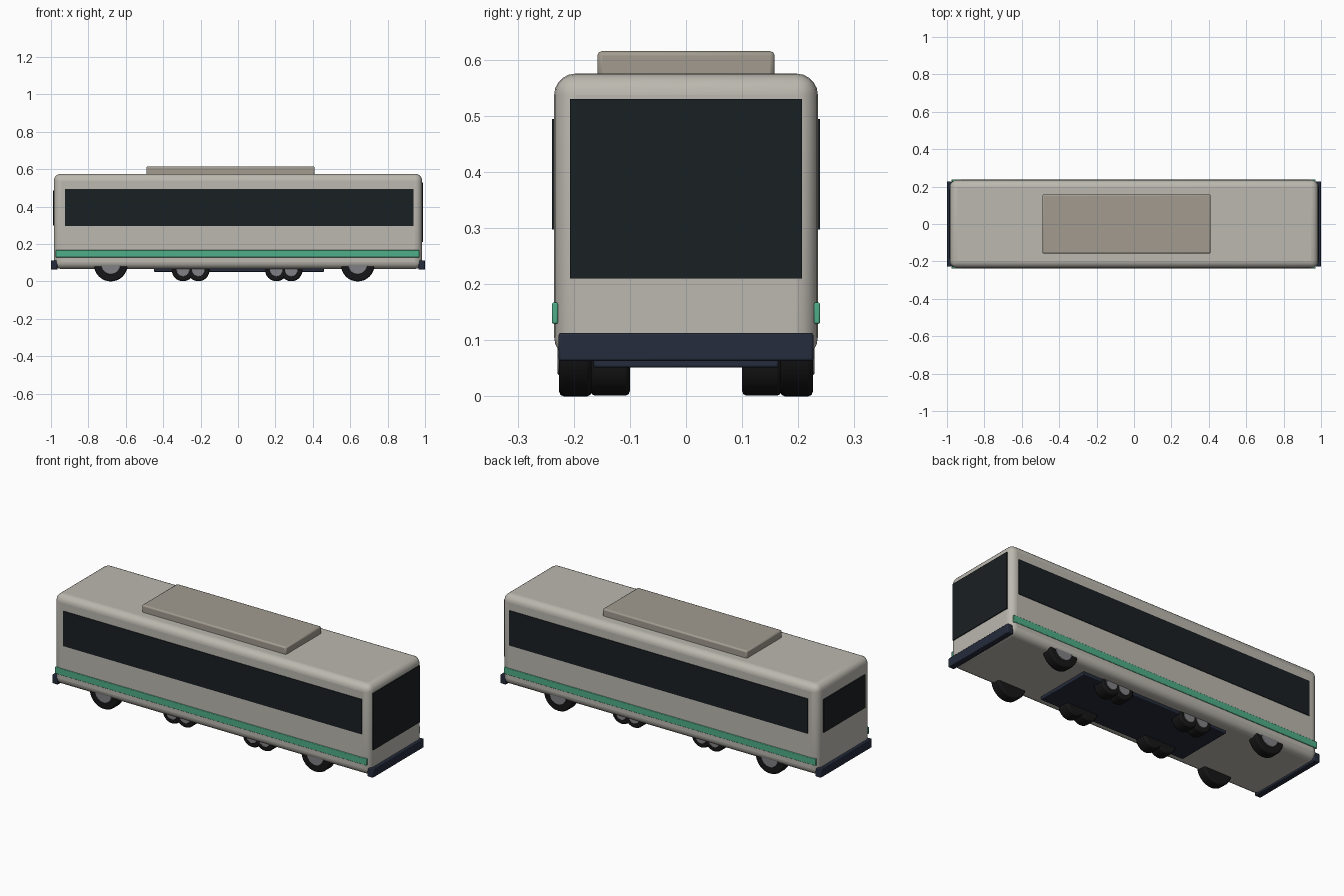
import bpy, math

if "Cube" in bpy.data.objects:
    bpy.data.objects.remove(bpy.data.objects["Cube"])


def mat(name, rgb):
    m = bpy.data.materials.new(name)
    m.diffuse_color = (*rgb, 1)
    m.use_nodes = True
    m.node_tree.nodes["Principled BSDF"].inputs["Base Color"].default_value = m.diffuse_color
    return m


PAINT = mat("warm_grey_paint", (0.50, 0.48, 0.43))
ROOF = mat("roof_grey", (0.36, 0.33, 0.28))
GLASS = mat("dark_glass", (0.010, 0.014, 0.017))
GREEN = mat("green_trim", (0.08, 0.42, 0.25))
NAVY = mat("navy_trim", (0.018, 0.025, 0.045))
RUBBER = mat("rubber", (0.008, 0.008, 0.009))
HUB = mat("hub_metal", (0.22, 0.22, 0.24))


def bevel(ob, width, segments):
    if width:
        b = ob.modifiers.new("bevel", "BEVEL")
        b.width, b.segments, b.limit_method = width, segments, "ANGLE"
    bpy.ops.object.shade_smooth_by_angle(angle=math.radians(35))


def box(name, x, y, z, material, width=0.0, segments=2):
    """Box from (min, max) ranges on each axis."""
    centre = [(r[0] + r[1]) / 2 for r in (x, y, z)]
    bpy.ops.mesh.primitive_cube_add(size=1, location=centre)
    ob = bpy.context.object
    ob.name = name
    ob.scale = [r[1] - r[0] for r in (x, y, z)]
    bpy.ops.object.transform_apply(location=False, rotation=False, scale=True)
    ob.data.materials.append(material)
    bevel(ob, width, segments)
    return ob


def disc(name, x, y0, y1, z, r, material, width):
    """Cylinder lying along y."""
    bpy.ops.mesh.primitive_cylinder_add(
        vertices=32, radius=r, depth=abs(y1 - y0),
        location=(x, (y0 + y1) / 2, z), rotation=(math.pi / 2, 0, 0))
    ob = bpy.context.object
    ob.name = name
    ob.data.materials.append(material)
    bevel(ob, width, 2)


# Body shell and roof unit
box("body", (-0.985, 0.985), (-0.235, 0.235), (0.067, 0.575), PAINT, 0.038, 5)
box("roof_unit", (-0.49, 0.41), (-0.158, 0.158), (0.565, 0.615), ROOF, 0.008)

# End windows: tall windscreen in front, smaller rear window
box("windscreen", (0.975, 0.990), (-0.207, 0.207), (0.21, 0.53), GLASS)
box("rear_window", (-0.990, -0.975), (-0.185, 0.185), (0.30, 0.487), GLASS)

# Side glass and trim stripes
for side, s in (("left", 1), ("right", -1)):
    y = sorted((s * 0.228, s * 0.2385))
    box(side + "_window_band", (-0.925, 0.937), y, (0.297, 0.494), GLASS)
    y = sorted((s * 0.228, s * 0.239))
    box(side + "_stripe", (-0.975, 0.97), y, (0.129, 0.167), GREEN, 0.003)

# Bumpers
box("front_bumper", (0.965, 1.0), (-0.227, 0.227), (0.063, 0.113), NAVY, 0.004)
box("rear_bumper", (-1.0, -0.965), (-0.227, 0.227), (0.063, 0.113), NAVY, 0.004)

# Underframe plate
box("underframe", (-0.45, 0.46), (-0.165, 0.165), (0.051, 0.08), NAVY, 0.004)

# Road wheels (outer, large) and inner bogie wheels (small)
for side, s in (("left", 1), ("right", -1)):
    for end, x in (("front", 0.64), ("rear", -0.68)):
        disc(f"{end}_{side}_tyre", x, s * 0.168, s * 0.226, 0.09, 0.09, RUBBER, 0.008)
        disc(f"{end}_{side}_hub", x, s * 0.18, s * 0.229, 0.09, 0.052, HUB, 0.003)
    for i, x in enumerate((-0.294, -0.212, 0.205, 0.285)):
        disc(f"inner_{side}_tyre_{i}", x, s * 0.10, s * 0.17, 0.061, 0.06, RUBBER, 0.008)
        disc(f"inner_{side}_hub_{i}", x, s * 0.12, s * 0.172, 0.061, 0.035, HUB, 0.002)
